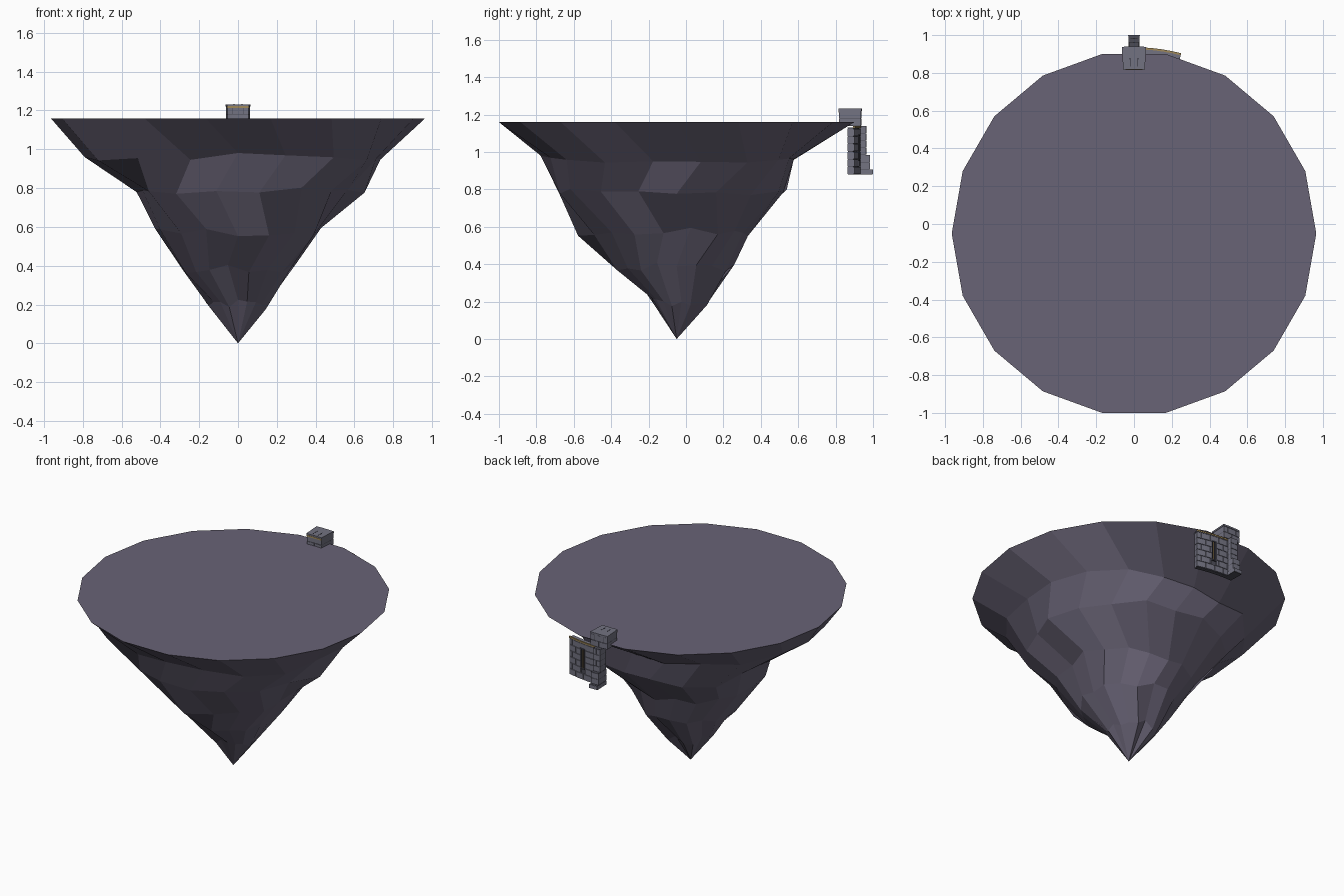
import bpy, bmesh, math, random
from mathutils import Vector

if "Cube" in bpy.data.objects:
    bpy.data.objects.remove(bpy.data.objects["Cube"])

random.seed(7)
CY = -0.05          # axis of the rock
D = math.pi / 180


def material(name, r, g, b):
    m = bpy.data.materials.new(name)
    m.diffuse_color = (r, g, b, 1)
    m.use_nodes = True
    m.node_tree.nodes["Principled BSDF"].inputs["Base Color"].default_value = m.diffuse_color
    return m


ROCK = material("rock", 0.14, 0.125, 0.18)
STONE = material("stone", 0.17, 0.17, 0.22)
MORTAR = material("mortar", 0.07, 0.07, 0.09)
DARK = material("dark", 0.02, 0.02, 0.03)
TAN = material("tan", 0.35, 0.25, 0.10)


def finish(bm, name, mat):
    bmesh.ops.recalc_face_normals(bm, faces=bm.faces[:])
    me = bpy.data.meshes.new(name)
    bm.to_mesh(me)
    bm.free()
    me.materials.append(mat)
    ob = bpy.data.objects.new(name, me)
    bpy.context.collection.objects.link(ob)
    return ob


def polar(a, r, z):
    """Point at a degrees from +y towards +x around the rock axis."""
    return Vector((r * math.sin(a * D), CY + r * math.cos(a * D), z))


def arc_block(bm, a0, a1, r0, r1, z0, z1):
    """Block curved around the rock axis."""
    n = max(1, math.ceil((a1 - a0) / 3))
    cols = []
    for i in range(n + 1):
        a = a0 + (a1 - a0) * i / n
        cols.append([bm.verts.new(polar(a, r, z)) for r, z in
                     ((r0, z0), (r1, z0), (r1, z1), (r0, z1))])
    for p, q in zip(cols, cols[1:]):
        for k in range(4):
            bm.faces.new((p[k], q[k], q[(k + 1) % 4], p[(k + 1) % 4]))
    bm.faces.new(cols[0])
    bm.faces.new(cols[-1][::-1])


def arcs(name, mat, *blocks):
    bm = bmesh.new()
    for b in blocks:
        arc_block(bm, *b)
    return finish(bm, name, mat)


def bricks(name, a0, a1, r0, r1, z0, z1, rows, length, hole=None):
    """Running-bond courses, clipped around an optional opening."""
    bm = bmesh.new()
    h = (z1 - z0) / rows
    for j in range(rows):
        lo, hi = z0 + j * h + 0.0015, z0 + (j + 1) * h - 0.0015
        a = a0 - (length / 2 if j % 2 else 0)
        while a < a1 - 0.01:
            s, e = max(a, a0) + 0.08, min(a + length, a1) - 0.08
            a += length
            spans = [(s, e)]
            if hole and hi > hole[2] and lo < hole[3]:
                spans = [(s, min(e, hole[0])), (max(s, hole[1]), e)]
            for p, q in spans:
                if q - p > 0.15:
                    arc_block(bm, p, q, r0, r1, lo, hi)
    return finish(bm, name, STONE)


# Faceted floating rock: alternating 18-sided rings; radii to right, back, left, front
N = 18
rings = [(1.16, (0.965,) * 4), (0.965, (0.77, 0.67, 0.80, 0.75)),
         (0.78, (0.64, 0.60, 0.55, 0.63)), (0.57, (0.43, 0.40, 0.43, 0.50)),
         (0.385, (0.29, 0.30, 0.29, 0.32)), (0.20, (0.15, 0.17, 0.16, 0.13))]
bm = bmesh.new()
loops = []
for i, (z, rad) in enumerate(rings):
    ring = []
    for k in range(N):
        a = (20 * k + (10 if i % 2 else 0)) % 360
        q, f = divmod(a / 90, 1)
        q, f = int(q) % 4, (1 - math.cos(f * math.pi)) / 2
        r = rad[q] * (1 - f) + rad[(q + 1) % 4] * f
        if i:
            r *= 1 + random.uniform(-0.07, 0.06)
            z2 = z + random.uniform(-0.025, 0.025)
        else:
            z2 = z
        ring.append(bm.verts.new((r * math.cos(a * D), CY + r * math.sin(a * D), z2)))
    loops.append(ring)
bm.faces.new(loops[0])
for i in range(len(loops) - 1):
    s = i % 2
    for k in range(N):
        # side quads lean alternately so the facets zigzag
        u, v = loops[i], loops[i + 1]
        bm.faces.new((u[k], u[(k + 1) % N], v[(k + 1) % N], v[k]))
tip = bm.verts.new((0, CY, 0))
for k in range(N):
    bm.faces.new((loops[-1][k], loops[-1][(k + 1) % N], tip))
finish(bm, "rock_island", ROCK)

# Curved wall with arrow slit, to the right of the buttress
R0, R1, END = 0.945, 0.983, 14.7
slit = (6.6, 8.8, 0.96, 1.085)
arcs("wall_core", MORTAR, (-1.5, END - 0.1, R0 + 0.003, R1 - 0.008, 0.88, 1.125))
bricks("wall_bricks", 0, END, R0, R1, 0.88, 1.125, 6, 3.7, slit)
arcs("slit_back", DARK, (slit[0], slit[1], R1 - 0.02, R1 - 0.006, slit[2], slit[3]))
arcs("slit_frame", MORTAR,
     (slit[0], slit[0] + 0.4, 0.97, R1 + 0.003, slit[2], slit[3]),
     (slit[1] - 0.4, slit[1], 0.97, R1 + 0.003, slit[2], slit[3]),
     (slit[0], slit[1], 0.97, R1 + 0.003, slit[2] - 0.008, slit[2]),
     (slit[0], slit[1], 0.97, R1 + 0.003, slit[3], slit[3] + 0.008))
arcs("slit_bar", TAN, (7.6, 7.8, 0.97, R1 - 0.002, slit[2], slit[3]))
arcs("wall_top", STONE, (0, END, R0, R1, 1.125, 1.132))
arcs("wall_trim", TAN, (0, END, R1 - 0.008, R1 + 0.003, 1.129, 1.138))

# Stepped buttress
for name, r, z0, z1, hw in (("upper", 1.014, 0.985, 1.14, 1.6),
                            ("middle", 1.034, 0.907, 0.985, 1.65),
                            ("foot", 1.05, 0.88, 0.907, 1.75)):
    arcs("buttress_" + name, MORTAR, (-hw + .1, hw - .1, 0.947, r - 0.003, z0, z1))
    n = max(1, round((z1 - z0) / 0.04))
    bricks("buttress_" + name + "_blocks", -hw, hw, 0.945, r, z0, z1, n, 2 * hw)

# Merlon above the buttress
arcs("merlon_core", MORTAR, (-3.6, 3.6, 0.873, 0.985, 1.14, 1.22))
bricks("merlon_bricks", -3.7, 3.7, 0.87, 0.988, 1.14, 1.22, 2, 3.7)
arcs("merlon_cap", STONE, (-3.75, 3.75, 0.868, 0.99, 1.22, 1.232))
arcs("merlon_trim", TAN, (-3.7, 3.7, 0.866, 0.87, 1.212, 1.222))
arcs("merlon_grooves", DARK, (-1.4, -1.15, 0.885, 0.93, 1.23, 1.2328),
     (1.15, 1.4, 0.885, 0.93, 1.23, 1.2328))
